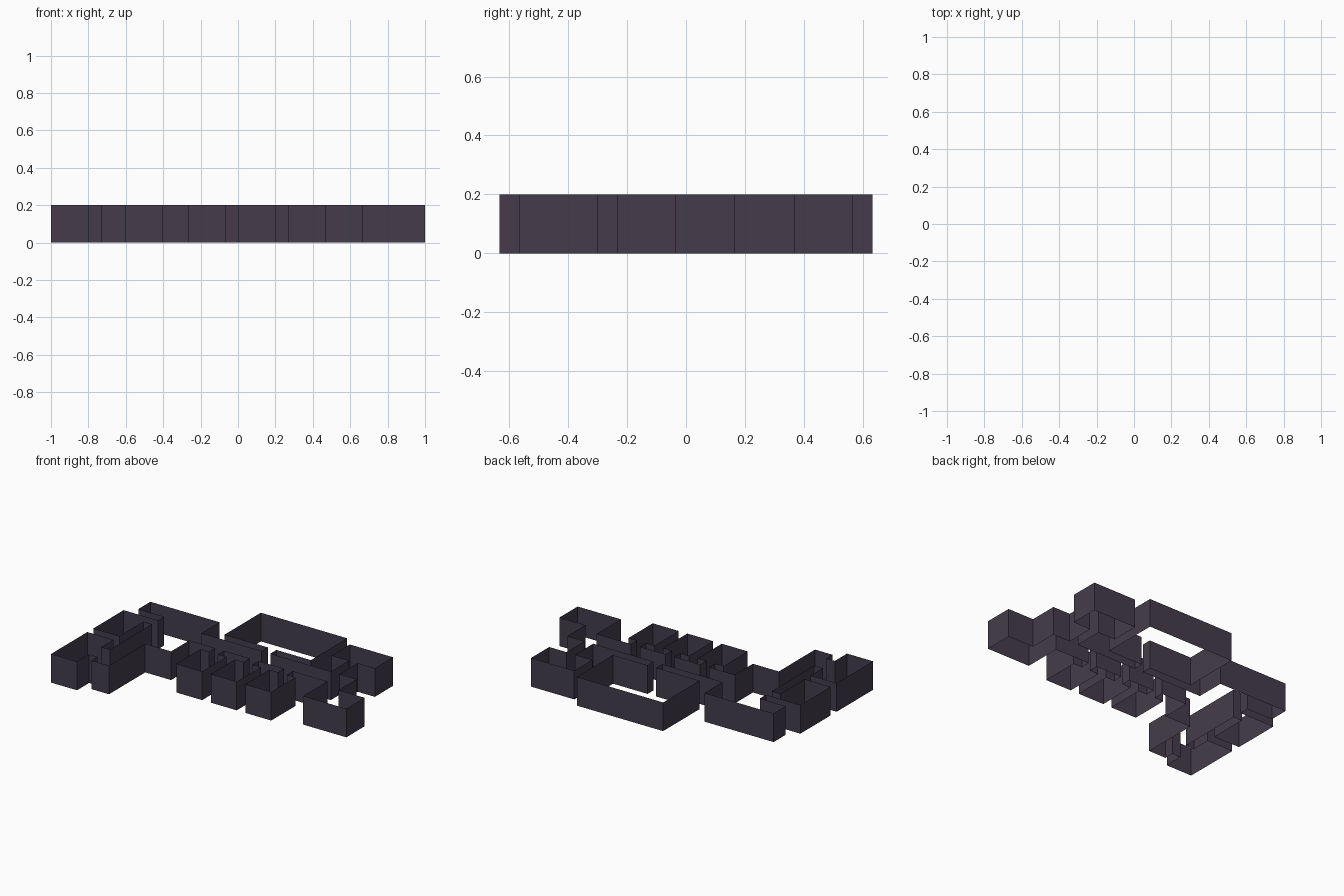
import bpy, bmesh, math

if "Cube" in bpy.data.objects:
    bpy.data.objects.remove(bpy.data.objects["Cube"])

U = 1 / 15          # plan grid unit
HEIGHT = 0.2

# Floor plan: rooms, halls and doorways as (x0, x1, y0, y1) in grid units
rooms = [
    (-4, 6, 13, 19), (1, 2, 12, 13),                # great room and its doorway
    (-6, 12, 10, 12),                               # main corridor
    (7, 12, 15, 18), (9, 10, 12, 15),               # north-east room and passage
    (10, 15, 6, 9), (10, 12, 9, 10),                # south-east room and passage
    (-11, -6, 7, 13), (-14, -6, 13, 15),            # west hall and north-west room
    (-11, -9, 1, 7),                                # south leg of the hall
    (-15, -12, 7, 12), (-12, -11, 11, 12),          # west room and doorway
    (-15, -12, 0, 6), (-12, -11, 2, 4),             # south-west room and doorway
]
for a in (-4, 0, 4):                                # three small cells with doorways
    rooms += [(a, a + 3, 5, 9), (a + 1, a + 2, 9, 10)]

floor = {(x, y) for x0, x1, y0, y1 in rooms
         for x in range(x0, x1) for y in range(y0, y1)}

# Thin walls wherever a floor cell meets the outside
bm = bmesh.new()


def wall(a, b):
    pts = [(*a, 0), (*b, 0), (*b, HEIGHT), (*a, HEIGHT)]
    bm.faces.new([bm.verts.new((x * U, (y - 9.5) * U, z)) for x, y, z in pts])


for x, y in sorted(floor):
    corners = [(x, y), (x + 1, y), (x + 1, y + 1), (x, y + 1)]
    sides = [(0, -1), (1, 0), (0, 1), (-1, 0)]
    for i, (dx, dy) in enumerate(sides):
        if (x + dx, y + dy) not in floor:
            wall(corners[(i + 1) % 4], corners[i])

# Join the wall pieces and merge straight runs
bmesh.ops.remove_doubles(bm, verts=bm.verts, dist=0.001)
bmesh.ops.dissolve_limit(bm, angle_limit=math.radians(1), verts=bm.verts, edges=bm.edges)

mesh = bpy.data.meshes.new("walls")
bm.to_mesh(mesh)
bm.free()
walls = bpy.data.objects.new("walls", mesh)
bpy.context.collection.objects.link(walls)

mat = bpy.data.materials.new("dark purple grey")
mat.diffuse_color = (0.058, 0.046, 0.070, 1)
mat.use_nodes = True
mat.node_tree.nodes["Principled BSDF"].inputs["Base Color"].default_value = mat.diffuse_color
mesh.materials.append(mat)
